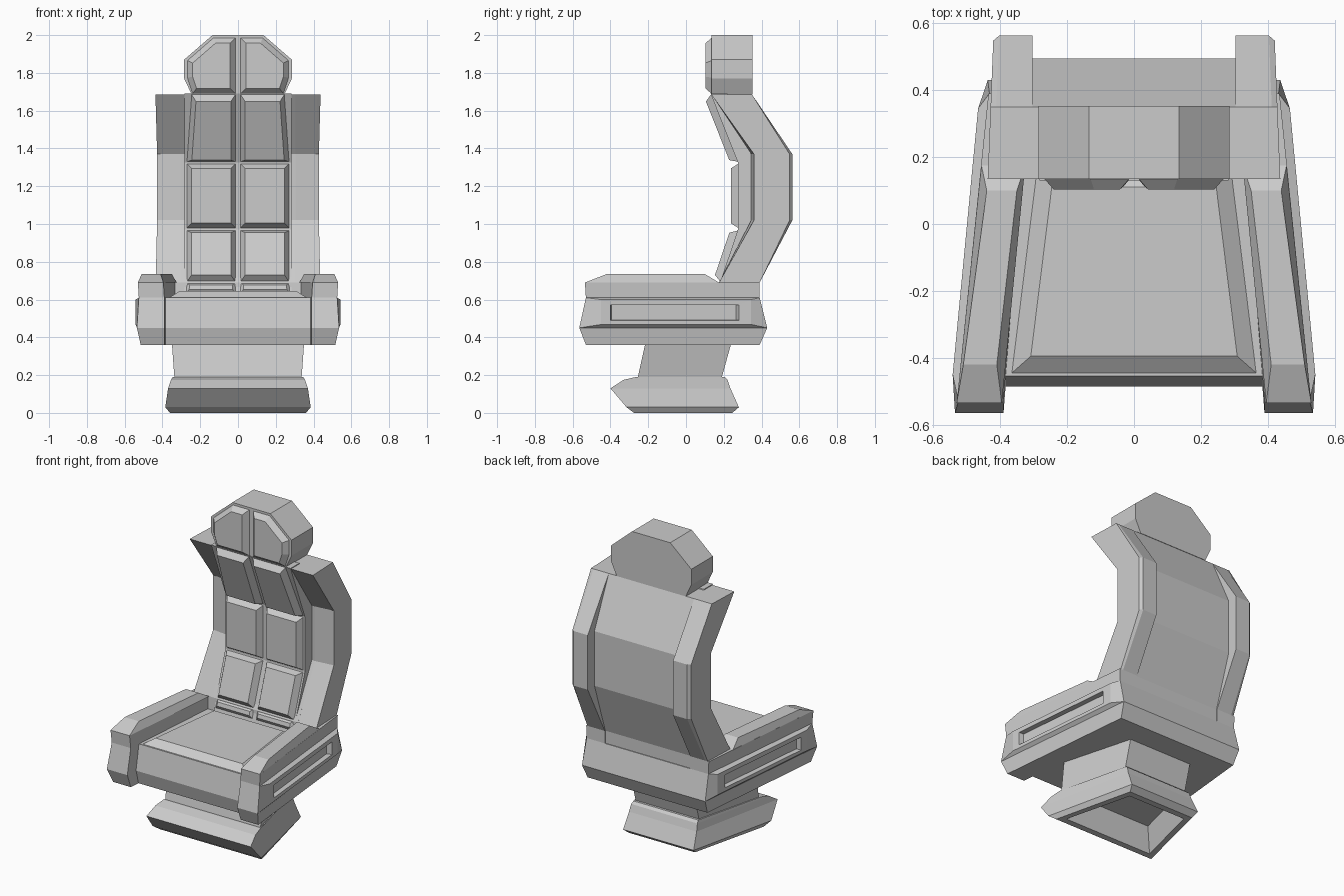
import bpy, bmesh
from mathutils import Vector

if "Cube" in bpy.data.objects:
    bpy.data.objects.remove(bpy.data.objects["Cube"])


def skin(bm, rings, cap0=True, cap1=True, skip=None):
    """Bridge consecutive rings of points with quads and cap the ends."""
    vs = [[bm.verts.new(p) for p in r] for r in rings]
    n = len(vs[0])
    for i in range(len(vs) - 1):
        for j in range(n):
            if (i, j) != skip:
                k = (j + 1) % n
                bm.faces.new((vs[i][j], vs[i][k], vs[i + 1][k], vs[i + 1][j]))
    if cap0:
        bm.faces.new(vs[0])
    if cap1:
        bm.faces.new(vs[-1])


def finish(name, bm, mirror=False, recalc=True):
    if recalc:
        bmesh.ops.remove_doubles(bm, verts=bm.verts[:], dist=1e-5)
        bmesh.ops.recalc_face_normals(bm, faces=bm.faces[:])
    me = bpy.data.meshes.new(name)
    bm.to_mesh(me)
    bm.free()
    ob = bpy.data.objects.new(name, me)
    bpy.context.collection.objects.link(ob)
    if mirror:
        m = ob.modifiers.new("mirror", 'MIRROR')
        m.use_mirror_merge = False
    return ob


def loft(name, rings, mirror=False):
    bm = bmesh.new()
    skin(bm, rings)
    return finish(name, bm, mirror)


def box(z, x, y0, y1, xb):
    """Symmetric ring at height z; xb is the half width at the back."""
    return [(-x, y0, z), (x, y0, z), (xb, y1, z), (-xb, y1, z)]


def side(z, y0, y1, inf, outf, inb, outb):
    """Ring on the +x side: inner/outer x at the front and at the back."""
    return [(inf, y0, z), (outf, y0, z), (outb, y1, z), (inb, y1, z)]


def pad(name, pts, inset, depth, mirror=True):
    """Raised panel with sloped borders, facing forward or up."""
    bm = bmesh.new()
    f = bm.faces.new([bm.verts.new(p) for p in pts])
    f.normal_update()
    if f.normal.dot(Vector((0, -1, 1))) < 0:
        f.normal_flip()
    bmesh.ops.inset_region(bm, faces=[f], thickness=inset, depth=depth,
                           use_boundary=True, use_even_offset=True)
    return finish(name, bm, mirror, recalc=False)


def strip(name, profile, x):
    loft(name, [[(s * x, y, z) for y, z in profile] for s in (-1, 1)])


# pedestal: hollow underside, flared foot and neck in one skin, narrower at the back
loft("pedestal", [
    box(0.17, 0.29, -0.22, 0.18, 0.19), box(0, 0.315, -0.235, 0.205, 0.205),
    box(0, 0.36, -0.275, 0.245, 0.235), box(0.03, 0.385, -0.315, 0.28, 0.25),
    box(0.13, 0.37, -0.40, 0.235, 0.24), box(0.175, 0.355, -0.33, 0.22, 0.235),
    box(0.19, 0.345, -0.265, 0.205, 0.23), box(0.19, 0.337, -0.255, 0.19, 0.225),
    box(0.37, 0.35, -0.215, 0.24, 0.225)])

# seat body and cushion
loft("seat_body", [
    box(0.36, 0.41, -0.46, 0.39, 0.33), box(0.45, 0.41, -0.485, 0.43, 0.33),
    box(0.61, 0.41, -0.455, 0.39, 0.33)])
pad("seat_cushion", box(0.61, 0.365, -0.445, 0.16, 0.29), 0.05, 0.035, False)

# side pods with bulged panel and recessed slot
low = side(0.45, -0.565, 0.43, 0.39, 0.535, 0.315, 0.437)
high = side(0.61, -0.53, 0.39, 0.39, 0.525, 0.315, 0.432)
bm = bmesh.new()
skin(bm, [side(0.36, -0.53, 0.39, 0.39, 0.515, 0.315, 0.425), low, high,
          side(0.69, -0.535, 0.39, 0.395, 0.53, 0.315, 0.435)], skip=(1, 1))


def panel(y0, y1, z0, z1, xf, xb):
    return [(xf, y0, z0), (xb, y1, z0), (xb, y1, z1), (xf, y0, z1)]


skin(bm, [[low[1], low[2], high[2], high[1]],
          panel(-0.45, 0.345, 0.468, 0.60, 0.542, 0.466),
          panel(-0.40, 0.28, 0.49, 0.572, 0.537, 0.472),
          panel(-0.395, 0.265, 0.492, 0.57, 0.506, 0.442)], cap0=False)
finish("side_pod", bm, True)

# armrest tops
loft("armrest_top", [
    side(0.69, -0.535, 0.175, 0.395, 0.53, 0.325, 0.456),
    side(0.735, -0.42, 0.10, 0.41, 0.51, 0.35, 0.44)], True)

# backrest: rear panel, front slab and side wings
wing_front = [(0.17, 0.60), (0.175, 0.69), (0.345, 1.02), (0.345, 1.37), (0.135, 1.685)]
strip("back_panel", wing_front + [(0.35, 1.685), (0.495, 1.37), (0.495, 1.02), (0.385, 0.69), (0.385, 0.60)],
      0.304)
front = [(0.155, 0.60), (0.18, 0.69), (0.275, 0.97), (0.275, 1.325), (0.13, 1.69)]
strip("back_slab", front + [(0.22, 1.69), (0.40, 1.37), (0.40, 1.02), (0.25, 0.69), (0.25, 0.60)], 0.282)


def wing(df, back, x):
    """Wing profile ring; df shifts the front kinks back, back is the rear depth."""
    prof = [(y + (df if y > 0.3 else 0), z) for y, z in wing_front]
    prof += [(0.35, 1.685), (back, 1.37), (back, 1.02), (0.39, 0.69), (0.39, 0.60)]
    return [(x(y), y, z) for y, z in prof]


loft("back_wing", [wing(0, 0.563, lambda y: 0.303),
                   wing(0.013, 0.563, lambda y: 0.42 - 0.04 * (y - 0.14)),
                   wing(0.015, 0.548, lambda y: 0.437 - 0.04 * (y - 0.14))], True)


# backrest pads, two columns
def slab_y(z):
    for (ya, za), (yb, zb) in zip(front, front[1:]):
        if z <= zb:
            return ya + (yb - ya) * (z - za) / (zb - za)
    return front[-1][0]


for i, (z0, z1, x0, x1) in enumerate([(0.635, 0.688, 0.275, 0.27), (0.695, 0.965, 0.27, 0.27),
                                      (0.98, 1.318, 0.27, 0.27), (1.33, 1.685, 0.27, 0.245)]):
    a, b = slab_y(z0), slab_y(z1)
    pad("back_pad_%d" % i, [(0.014, a, z0), (x0, a, z0), (x1, b, z1), (0.014, b, z1)],
        0.024 if i else 0.015, 0.038 if i else 0.015)

# headrest block and its two pads
half = [(0.245, 1.685), (0.285, 1.77), (0.285, 1.87), (0.135, 2.0)]
octagon = half + [(-x, z) for x, z in reversed(half)]
loft("headrest", [[(x, y, z) for x, z in octagon] for y in (0.135, 0.353)])
pad("headrest_pad", [(x, 0.135, z) for x, z in
                     [(0.014, 1.69), (0.24, 1.69), (0.268, 1.775), (0.268, 1.865), (0.13, 1.985), (0.014, 1.985)]],
    0.028, 0.032)
